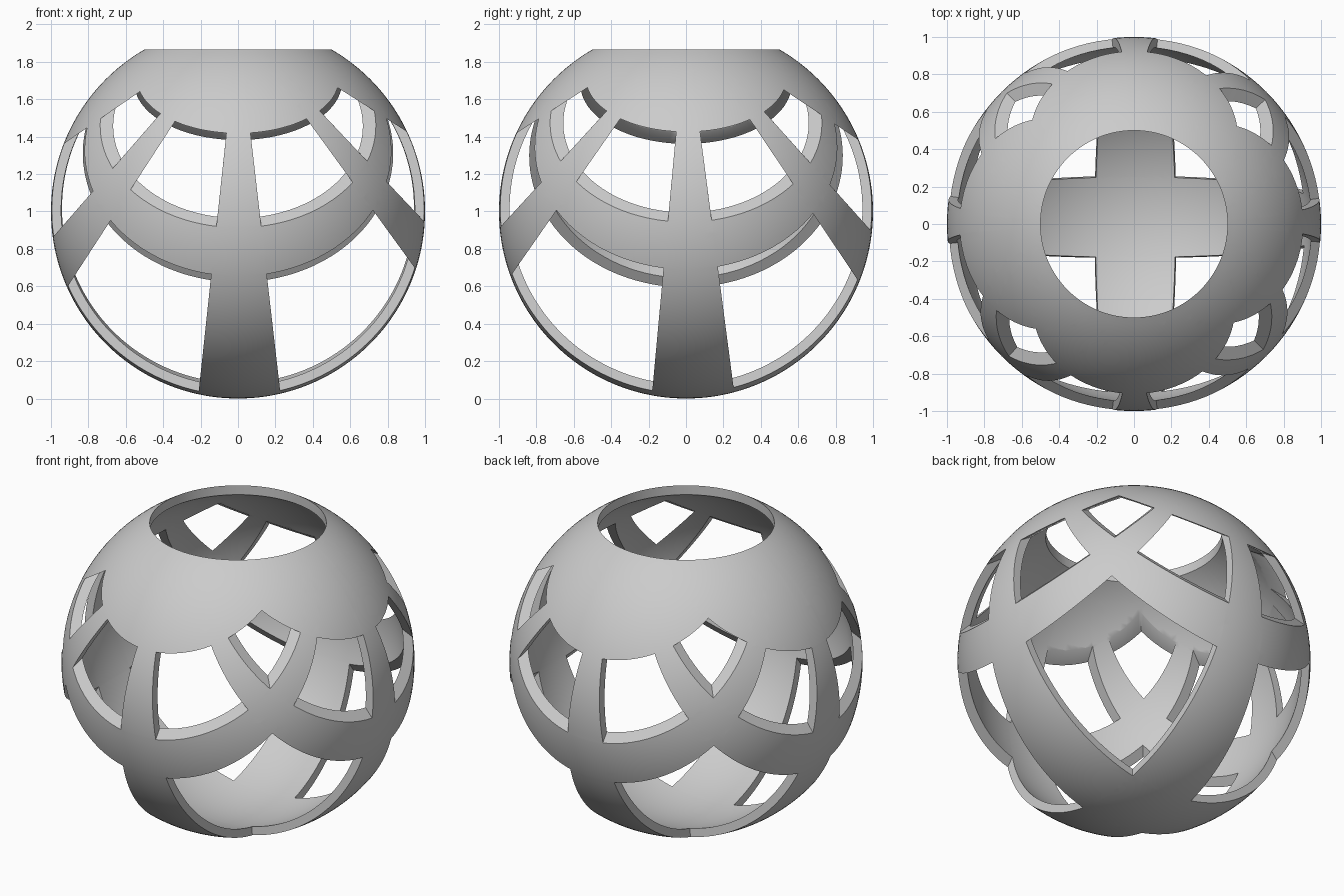
import bpy, bmesh, math
from mathutils import Vector

cube = bpy.data.objects.get("Cube")
if cube:
    bpy.data.objects.remove(cube, do_unlink=True)

INNER = 0.95                      # radius of the inside; the outside is 1
APEX = Vector((0, 0, 2))
RIM, BLEND = math.radians(30), math.radians(48)   # angles from the top pole

# Square grid projected from the top pole: gaps between the bars, per unit of depth
GAPS_X = [(-1.46, -0.87), (-0.65, -0.107), (0.115, 0.726), (0.945, 1.575)]
GAPS_Y = [(-1.56, -0.917), (-0.697, -0.092), (0.131, 0.672), (0.897, 1.495)]


def cut(bm, point, normal, clear=False):
    bmesh.ops.bisect_plane(bm, geom=bm.verts[:] + bm.edges[:] + bm.faces[:],
                           dist=0.00005, plane_co=point, plane_no=normal,
                           clear_outer=clear)


def in_gap(value, gaps):
    return any(low < value < high for low, high in gaps)


def is_window(face):
    p = face.calc_center_median()
    depth = 2 - p.z
    return in_gap(p.x / depth, GAPS_X) and in_gap(p.y / depth, GAPS_Y)


def slide_inward(angle):
    """Angle on the inside reached by sliding from the outside towards the pole."""
    s, c = math.sin(angle / 2), math.cos(angle / 2)
    reach = s + math.sqrt(INNER ** 2 - c ** 2)
    return math.atan2(reach * c, 1 - reach * s)


def inside_point(p):
    angle = math.atan2(math.hypot(p.x, p.y), p.z - 1)
    if angle >= BLEND:
        inner = slide_inward(angle)
    else:
        # Ease towards the upright wall of the top opening
        rim = math.asin(math.sin(RIM) / INNER)
        inner = rim + (slide_inward(BLEND) - rim) * (angle - RIM) / (BLEND - RIM)
    turn = math.atan2(p.y, p.x)
    return Vector((INNER * math.sin(inner) * math.cos(turn),
                   INNER * math.sin(inner) * math.sin(turn),
                   1 + INNER * math.cos(inner)))


# Outer sphere with the round top opening
bm = bmesh.new()
bmesh.ops.create_uvsphere(bm, u_segments=128, v_segments=84, radius=1)
bmesh.ops.translate(bm, vec=(0, 0, 1), verts=bm.verts[:])
cut(bm, (0, 0, 1 + math.cos(RIM)), (0, 0, 1), clear=True)

# Window outlines, then the windows themselves
for gap in GAPS_X:
    for u in gap:
        cut(bm, APEX, (1, 0, u))
for gap in GAPS_Y:
    for u in gap:
        cut(bm, APEX, (0, 1, u))
bmesh.ops.delete(bm, geom=[f for f in bm.faces if is_window(f)], context='FACES')

# Inner surface and the walls joining it to the outer one
outer_faces = bm.faces[:]
border = [e for e in bm.edges if e.is_boundary]
inside = {v: bm.verts.new(inside_point(v.co)) for v in bm.verts[:]}
for face in outer_faces:
    bm.faces.new([inside[v] for v in reversed(face.verts)])
for edge in border:
    a, b = edge.verts
    bm.faces.new((a, b, inside[b], inside[a]))
bmesh.ops.recalc_face_normals(bm, faces=bm.faces[:])

mesh = bpy.data.meshes.new("lattice_ball")
bm.to_mesh(mesh)
bm.free()
ball = bpy.data.objects.new("lattice_ball", mesh)
bpy.context.collection.objects.link(ball)

# Plain grey finish
grey = bpy.data.materials.new("light_grey")
grey.use_nodes = True
colour = (0.6, 0.6, 0.6, 1)
grey.diffuse_color = colour
grey.node_tree.nodes["Principled BSDF"].inputs["Base Color"].default_value = colour
mesh.materials.append(grey)

# Smooth shading with crisp window edges
bpy.ops.object.select_all(action='DESELECT')
bpy.context.view_layer.objects.active = ball
ball.select_set(True)
bpy.ops.object.shade_smooth_by_angle(angle=math.radians(30))
